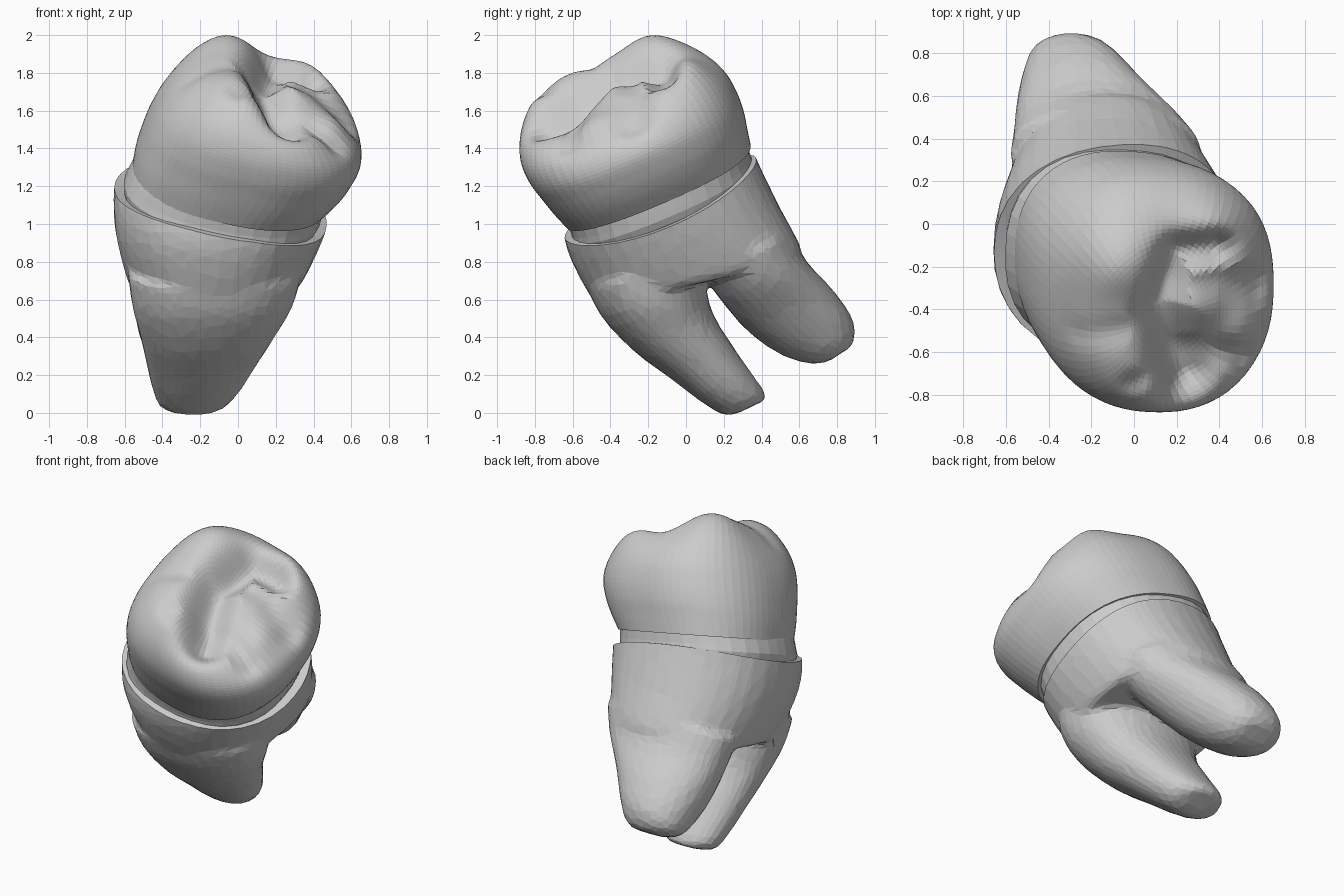
import bpy, bmesh
from math import cos, sin, pi, exp
from mathutils import Vector

if "Cube" in bpy.data.objects:
    bpy.data.objects.remove(bpy.data.objects["Cube"])

# Tilted frame of the crown: N points up out of the chewing surface
C0 = Vector((-0.05, -0.15, 1.2))
N = Vector((0.2, -0.42, 1)).normalized()
U = Vector((1, 0, -0.2)).normalized()
V = N.cross(U)


def spline(rows, steps):
    """Smoothly interpolate a list of parameter tuples."""
    out = []
    for i in range(len(rows) - 1):
        a, b, c, d = (rows[max(0, min(len(rows) - 1, i + k))] for k in (-1, 0, 1, 2))
        for s in range(steps):
            t = s / steps
            out.append(tuple(0.5 * (2 * q + (r - p) * t + (2 * p - 5 * q + 4 * r - w) * t * t
                                    + (3 * q - p - 3 * r + w) * t ** 3)
                             for p, q, r, w in zip(a, b, c, d)))
    return out + [rows[-1]]


def oval(n, power, skew=0):
    """Unit superellipse points, optionally stretched along one diagonal."""
    pts = []
    for i in range(n):
        c, s = cos(2 * pi * i / n), sin(2 * pi * i / n)
        r = (abs(c) ** power + abs(s) ** power) ** (-1 / power) * (1 - 2 * skew * c * s)
        pts.append((r * c, r * s))
    return pts


def loft(bm, rings):
    """Skin a stack of rings and cap both ends."""
    vs = [[bm.verts.new(p) for p in ring] for ring in rings]
    n = len(vs[0])
    for a, b in zip(vs, vs[1:]):
        for i in range(n):
            j = (i + 1) % n
            bm.faces.new((a[i], a[j], b[j], b[i]))
    bm.faces.new(vs[0][::-1])
    bm.faces.new(vs[-1])


def finish(bm, name):
    bmesh.ops.recalc_face_normals(bm, faces=bm.faces)
    me = bpy.data.meshes.new(name)
    bm.to_mesh(me)
    bm.free()
    ob = bpy.data.objects.new(name, me)
    bpy.context.collection.objects.link(ob)
    return ob


def to_world(u, v, h):
    return C0 + U * u + V * v + N * h


def tilted_rings(rows, steps, n, power, skew=0, relief=None):
    """Rows are (height, u min, u max, v min, v max) in the tilted frame."""
    rings = []
    for h, u0, u1, v0, v1 in spline(rows, steps):
        ring = []
        for c, s in oval(n, power, skew):
            u = (u0 + u1) / 2 + c * (u1 - u0) / 2
            v = (v0 + v1) / 2 + s * (v1 - v0) / 2
            ring.append(to_world(u, v, h + (relief(u, v, h) if relief else 0)))
        rings.append(ring)
    return rings


# Chewing-surface relief: cusps (u, v, height, width) and grooves (points, depth, width)
CUSPS = [(-0.2, 0.27, 0.08, 0.14), (0.33, 0.40, 0.075, 0.11), (0.36, -0.2, -0.13, 0.17),
         (0.47, -0.16, 0.04, 0.08), (-0.12, -0.2, 0.02, 0.13), (-0.02, -0.38, 0.03, 0.12)]
GROOVES = [([(0.3, 0.27), (0.13, 0.25), (0.07, 0.0), (0.13, -0.2), (0.22, -0.38)], 0.16, 0.08),
           ([(0.12, 0.12), (0.35, 0.12), (0.55, 0.06)], 0.08, 0.08),
           ([(0.25, -0.24), (0.5, -0.31)], 0.035, 0.05),
           ([(-0.02, -0.05), (-0.3, -0.14)], 0.02, 0.05),
           ([(0.12, -0.25), (-0.05, -0.36)], 0.03, 0.05)]


def line_dist(p, pts):
    best = 9
    for a, b in zip(pts, pts[1:]):
        a, b = Vector(a), Vector(b)
        t = max(0, min(1, (p - a).dot(b - a) / (b - a).length_squared))
        best = min(best, (p - a - (b - a) * t).length)
    return best


def relief(u, v, h):
    w = max(0, min(1, (h - 0.26) / 0.32))
    w = w * w * (3 - 2 * w)
    p = Vector((u, v))
    d = sum(k * exp(-((u - a) ** 2 + (v - b) ** 2) / (2 * r * r)) for a, b, k, r in CUSPS)
    cut = [k * exp(-line_dist(p, pts) ** 2 / (2 * r * r)) for pts, k, r in GROOVES]
    return w * (d - max(cut) - 0.3 * (sum(cut) - max(cut)))


# Crown
bm = bmesh.new()
loft(bm, tilted_rings([
    (0.0, -0.52, 0.525, -0.52, 0.53), (0.1, -0.52, 0.59, -0.55, 0.55),
    (0.2, -0.51, 0.635, -0.575, 0.57), (0.31, -0.49, 0.66, -0.6, 0.575),
    (0.42, -0.455, 0.63, -0.605, 0.56), (0.52, -0.4, 0.56, -0.575, 0.51),
    (0.6, -0.33, 0.48, -0.515, 0.43), (0.66, -0.25, 0.38, -0.43, 0.33),
    (0.695, -0.15, 0.28, -0.3, 0.21), (0.71, -0.05, 0.18, -0.17, 0.09),
    (0.715, 0.05, 0.08, -0.06, -0.02)], 5, 72, 2.4, 0.035, relief))
finish(bm, "crown")

# Neck between crown and root
bm = bmesh.new()
loft(bm, tilted_rings([
    (-0.25, -0.44, 0.40, -0.42, 0.42), (-0.12, -0.54, 0.5, -0.515, 0.5),
    (-0.05, -0.54, 0.515, -0.515, 0.51), (0.04, -0.51, 0.515, -0.51, 0.52)], 2, 36, 2.35, 0.02))
finish(bm, "neck")

# Root sections: (front y, front z, back y, back z, x min, x max)
TRUNK = [(-0.62, 1.12, 0.3, 1.54, -0.64, 0.53), (-0.635, 0.93, 0.37, 1.35, -0.655, 0.51),
         (-0.6, 0.79, 0.49, 1.1, -0.645, 0.45), (-0.5, 0.61, 0.61, 0.87, -0.595, 0.36),
         (-0.44, 0.57, 0.58, 0.8, -0.57, 0.32)]
FRONT_ROOT = [(-0.52, 0.65, 0.08, 0.85, -0.585, 0.34), (-0.44, 0.5, 0.11, 0.64, -0.56, 0.29),
              (-0.28, 0.33, 0.15, 0.51, -0.52, 0.2), (-0.08, 0.18, 0.25, 0.35, -0.485, 0.1),
              (0.08, 0.06, 0.34, 0.22, -0.455, 0.02), (0.2, -0.01, 0.41, 0.12, -0.42, -0.06),
              (0.28, 0.0, 0.425, 0.07, -0.34, -0.14)]
BACK_ROOT = [(0.1, 0.72, 0.55, 0.95, -0.58, 0.32), (0.19, 0.59, 0.64, 0.8, -0.565, 0.24),
             (0.33, 0.43, 0.77, 0.66, -0.55, 0.09), (0.5, 0.31, 0.87, 0.52, -0.52, -0.03),
             (0.66, 0.26, 0.895, 0.42, -0.48, -0.11), (0.76, 0.275, 0.875, 0.35, -0.38, -0.18)]
bm = bmesh.new()
for rows in (TRUNK, FRONT_ROOT, BACK_ROOT):
    loft(bm, [[Vector(((x0 + x1) / 2 + c * (x1 - x0) / 2,
                       (fy + by) / 2 + s * (by - fy) / 2,
                       (fz + bz) / 2 + s * (bz - fz) / 2)) for c, s in oval(36, 2.2)]
              for fy, fz, by, bz, x0, x1 in spline(rows, 4)])
root = finish(bm, "root")

# Fuse the root parts, soften the joins, reduce to coarse facets
m = root.modifiers.new("fuse", 'REMESH')
m.mode = 'VOXEL'
m.voxel_size = 0.018
m = root.modifiers.new("soften", 'SMOOTH')
m.factor = 0.5
m.iterations = 12
m = root.modifiers.new("facets", 'DECIMATE')
m.ratio = 0.045
deps = bpy.context.evaluated_depsgraph_get()
fused = bpy.data.meshes.new_from_object(root.evaluated_get(deps))
root.modifiers.clear()

# Trim the root's rim to a plane, wave it and turn a narrow ledge inward
bm = bmesh.new()
bm.from_mesh(fused)
bmesh.ops.bisect_plane(bm, geom=bm.verts[:] + bm.edges[:] + bm.faces[:],
                       plane_co=to_world(0, 0, -0.095), plane_no=N, clear_outer=True)
for vert in bm.verts:
    d = vert.co - C0
    fall = max(0, 1 + (d.dot(N) + 0.095) / 0.3)
    vert.co += N * fall * (-0.03 + 0.06 * min(1, (d.dot(V) / 0.54) ** 2))
rim = [e for e in bm.edges if e.is_boundary]
new = bmesh.ops.extrude_edge_only(bm, edges=rim)["geom"]
for vert in [g for g in new if isinstance(g, bmesh.types.BMVert)]:
    d = vert.co - C0
    vert.co -= 0.12 * (U * d.dot(U) + V * d.dot(V))
bmesh.ops.recalc_face_normals(bm, faces=bm.faces)
for f in bm.faces:
    f.smooth = False
bm.to_mesh(root.data)
bm.free()
